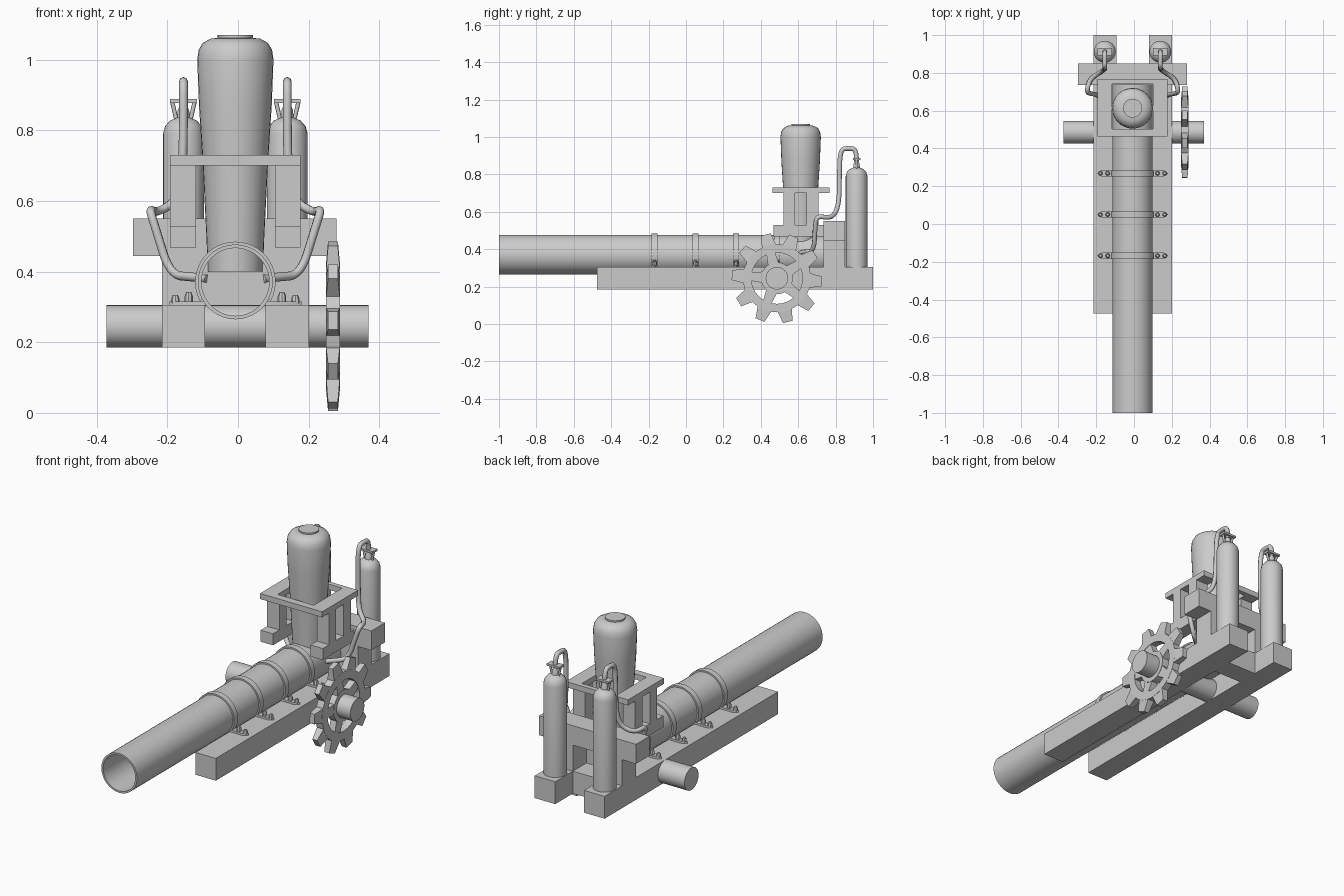
import bpy, bmesh
from math import sin, cos, pi, radians
from mathutils import Vector, Matrix

if "Cube" in bpy.data.objects:
    bpy.data.objects.remove(bpy.data.objects["Cube"])

C = -0.0075                      # symmetry plane of the carriage
AXLE = Vector((0, 0.486, 0.245))
ROT = {'x': Matrix.Rotation(pi / 2, 4, 'Y'),
       'y': Matrix.Rotation(-pi / 2, 4, 'X'),
       'z': Matrix.Identity(4)}


def finish(name, bm, smooth=False):
    bmesh.ops.recalc_face_normals(bm, faces=bm.faces)
    me = bpy.data.meshes.new(name)
    bm.to_mesh(me)
    bm.free()
    ob = bpy.data.objects.new(name, me)
    bpy.context.collection.objects.link(ob)
    if smooth:
        bpy.ops.object.select_all(action='DESELECT')
        bpy.context.view_layer.objects.active = ob
        ob.select_set(True)
        bpy.ops.object.shade_smooth_by_angle(angle=radians(35))
    return ob


def add_box(bm, lo, hi):
    lo, hi = Vector(lo), Vector(hi)
    m = Matrix.Translation((lo + hi) / 2) @ Matrix.Diagonal((*(hi - lo), 1))
    bmesh.ops.create_cube(bm, size=1, matrix=m)


def box(name, lo, hi):
    bm = bmesh.new()
    add_box(bm, lo, hi)
    return finish(name, bm)


def add_lathe(bm, profile, matrix, n=32, closed=False):
    rings = []
    for r, h in profile:
        if r == 0:
            rings.append([bm.verts.new(matrix @ Vector((0, 0, h)))] * n)
        else:
            rings.append([bm.verts.new(matrix @ Vector((r * cos(2 * pi * i / n), r * sin(2 * pi * i / n), h)))
                          for i in range(n)])
    pairs = list(zip(rings, rings[1:])) + ([(rings[-1], rings[0])] if closed else [])
    for a, b in pairs:
        for i in range(n):
            j = (i + 1) % n
            bm.faces.new(list(dict.fromkeys((a[i], a[j], b[j], b[i]))))


def lathe(name, profile, loc, axis='z', n=32):
    bm = bmesh.new()
    add_lathe(bm, profile, Matrix.Translation(loc) @ ROT[axis], n)
    return finish(name, bm, True)


def tube(name, pts, radius, kind='NURBS', res=8):
    cu = bpy.data.curves.new(name, 'CURVE')
    cu.dimensions = '3D'
    cu.bevel_depth = radius
    cu.bevel_resolution = 2
    cu.use_fill_caps = True
    sp = cu.splines.new(kind)
    sp.points.add(len(pts) - 1)
    for p, co in zip(sp.points, pts):
        p.co = (*co, 1)
    if kind == 'NURBS':
        sp.order_u = 3
        sp.use_endpoint_u = True
        sp.resolution_u = res
    ob = bpy.data.objects.new(name, cu)
    bpy.context.collection.objects.link(ob)


def span(s, a, b):
    """x range mirrored about the centre plane"""
    return sorted((C + s * a, C + s * b))


# Barrel: hollow tube with closed breech
lathe('barrel', [(0, 0.60), (0.096, 0.60), (0.096, -1), (0.106, -1), (0.106, 0.735), (0, 0.735)],
      (C, 0, 0.371), 'y', 40)

# Carriage: rails, posts and cross beams
for s, side in ((-1, 'left'), (1, 'right')):
    x0, x1 = span(s, 0.086, 0.208)
    box(side + '_rail', (x0, -0.475, 0.185), (x1, 1, 0.305))
    box(side + '_rear_post', (x0, 0.735, 0.305), (x1, 0.85, 0.445))
box('rear_lower_crossbeam', (C - 0.086, 0.735, 0.185), (C + 0.086, 0.85, 0.305))
box('rear_upper_beam', (C - 0.29, 0.735, 0.445), (C + 0.287, 0.85, 0.55))

# Axle
lathe('axle', [(0, -0.373), (0.06, -0.373), (0.06, 0.37), (0, 0.37)], AXLE, 'x')

# Gear wheel: hub, rim, five spokes, ten tapered teeth
bm = bmesh.new()
GX = 0.269
center = Matrix.Translation((GX, AXLE.y, AXLE.z))
for r0, r1 in ((0.05, 0.085), (0.137, 0.182)):
    add_lathe(bm, [(r0, -0.02), (r1, -0.02), (r1, 0.02), (r0, 0.02)], center @ ROT['x'], 30, True)
for k in range(10):
    turn = center @ Matrix.Rotation(radians(32 + 36 * k), 4, 'X')
    tooth = bmesh.ops.create_cube(bm, size=1)['verts']
    for v in tooth:
        tip = v.co.y > 0
        v.co = turn @ Vector((v.co.x * (0.028 if tip else 0.04), 0.241 if tip else 0.17,
                              v.co.z * (0.052 if tip else 0.08)))
    if k % 2 == 0:
        for v in bmesh.ops.create_cube(bm, size=1)['verts']:
            out = v.co.y > 0
            v.co = turn @ Vector((v.co.x * 0.036, 0.145 if out else 0.075,
                                  v.co.z * (0.045 if out else 0.06)))
finish('gear_wheel', bm)

# Barrel straps with feet and bolts
for k in range(4):
    y = -0.168 + 0.218 * k
    bm = bmesh.new()
    arc = [radians(-28 + 236 * i / 28) for i in range(29)]
    outline = [(0.114 * cos(a), 0.114 * sin(a)) for a in arc]
    outline += [(0.102 * cos(a), 0.102 * sin(a)) for a in reversed(arc)]
    f = bm.faces.new([bm.verts.new((C + u, y - 0.016, 0.371 + w)) for u, w in outline])
    new = bmesh.ops.extrude_face_region(bm, geom=[f])['geom']
    bmesh.ops.translate(bm, vec=(0, 0.032, 0), verts=[g for g in new if isinstance(g, bmesh.types.BMVert)])
    for s in (-1, 1):
        foot = [(0.085, -0.016), (0.165, -0.016), (0.188, 0), (0.165, 0.016), (0.085, 0.016)]
        f = bm.faces.new([bm.verts.new((C + s * u, y + v, 0.302)) for u, v in foot])
        new = bmesh.ops.extrude_face_region(bm, geom=[f])['geom']
        bmesh.ops.translate(bm, vec=(0, 0, 0.014), verts=[g for g in new if isinstance(g, bmesh.types.BMVert)])
        for u, top in ((0.132, 0.342), (0.170, 0.334)):
            add_lathe(bm, [(0.012, 0.31), (0.012, top - 0.012), (0.007, top), (0, top)],
                      Matrix.Translation((C + s * u, y, 0)), 8)
    finish('barrel_strap', bm, True)

# Hopper bottle
lathe('hopper', [(0, 0.40), (0.078, 0.40), (0.082, 0.50), (0.092, 0.70), (0.103, 0.87), (0.108, 1.00),
                 (0.104, 1.028), (0.092, 1.048), (0.070, 1.060), (0.050, 1.062), (0.050, 1.070), (0, 1.070)],
      (C, 0.613, 0))

# Hopper frame: square collar on legs and base bars
bm = bmesh.new()
for s in (-1, 1):
    x0, x1 = span(s, 0.108, 0.185)
    add_box(bm, (x0, 0.462, 0.70), (x1, 0.768, 0.73))
add_box(bm, (C - 0.108, 0.462, 0.70), (C + 0.108, 0.502, 0.73))
add_box(bm, (C - 0.108, 0.742, 0.70), (C + 0.108, 0.768, 0.73))
bmesh.ops.remove_doubles(bm, verts=bm.verts, dist=0.0001)
finish('hopper_collar', bm)
for s, side in ((-1, 'left'), (1, 'right')):
    x0, x1 = span(s, 0.112, 0.185)
    box(side + '_frame_base', (x0, 0.468, 0.468), (x1, 0.737, 0.53))
    for y0, y1 in ((0.522, 0.582), (0.645, 0.708)):
        box(side + '_frame_leg', (x0, y0, 0.53), (x1, y1, 0.70))

# Gas tanks, valve handles and hoses
for s, side in ((-1, 'left'), (1, 'right')):
    x = C + s * 0.147
    lathe(side + '_tank', [(0, 0.305), (0.058, 0.305), (0.058, 0.79), (0.052, 0.812), (0.038, 0.828),
                           (0.018, 0.836), (0.016, 0.858), (0.009, 0.872), (0.009, 0.90), (0, 0.90)],
          (x, 0.912, 0), n=24)
    for t in (-1, 1):
        tube(side + '_valve_strut', [(x + t * 0.02, 0.912, 0.83), (x + t * 0.032, 0.912, 0.882)], 0.006, 'POLY')
    box(side + '_valve_handle', (x - 0.038, 0.892, 0.878), (x + 0.038, 0.932, 0.889))
    path = [(.147, .912, .87), (.147, .912, .935), (.147, .870, .94), (.147, .825, .935), (.147, .82, .80),
            (.15, .82, .68), (.165, .805, .60), (.225, .77, .565), (.244, .70, .58), (.225, .69, .52),
            (.185, .685, .39), (.12, .63, .385), (.08, .60, .38)]
    tube(side + '_hose', [(C + s * a, b, c) for a, b, c in path], 0.0125)
